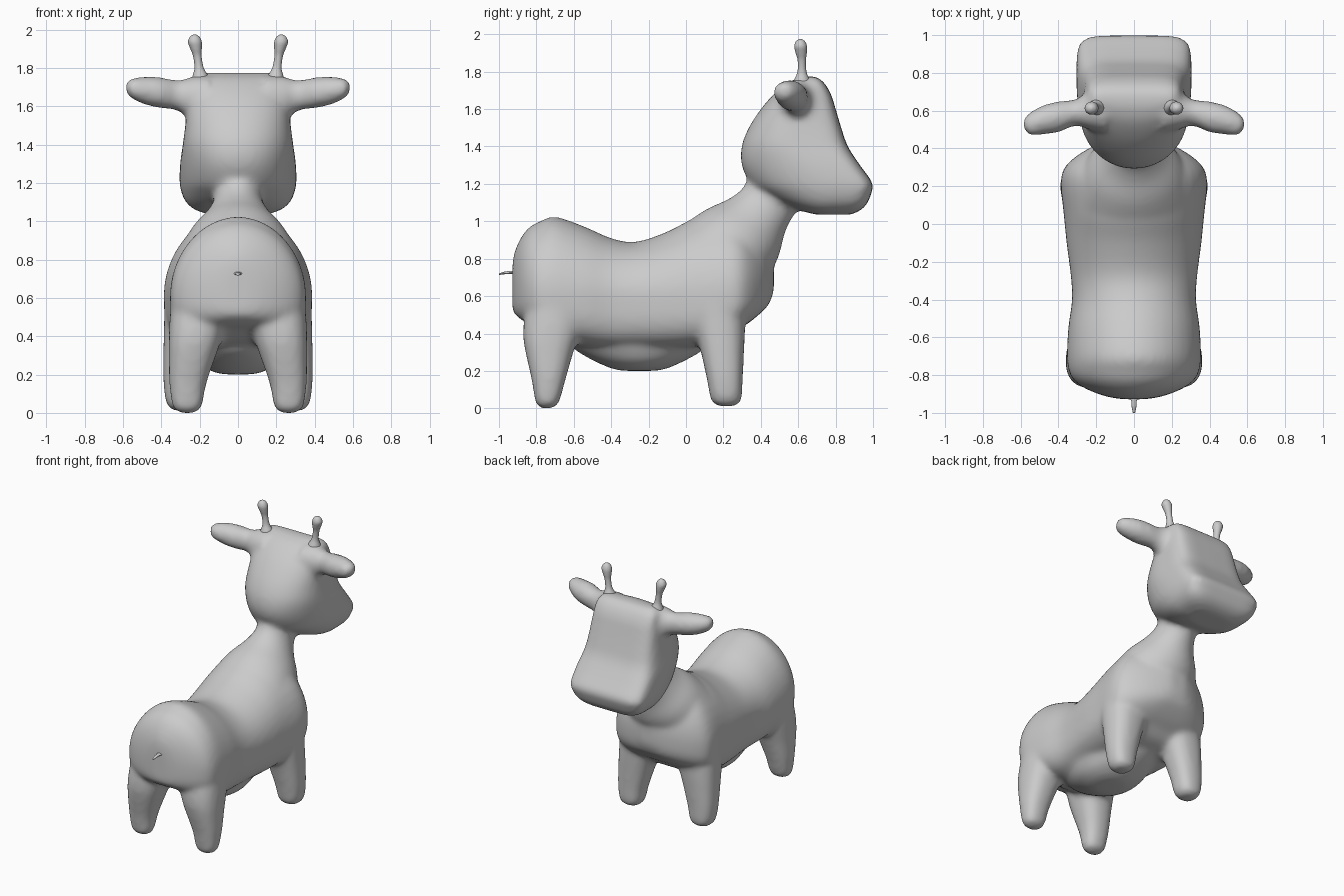
import bpy, bmesh, math

SEG = 40


def spow(v, e):
    return math.copysign(abs(v) ** e, v)


def refine(rows, n=4):
    """Catmull-Rom interpolation of section rows."""
    out = []
    for i in range(len(rows) - 1):
        p0, p1 = rows[max(i - 1, 0)], rows[i]
        p2, p3 = rows[i + 1], rows[min(i + 2, len(rows) - 1)]
        for k in range(n):
            t = k / n
            out.append([0.5 * (2 * b + (c - a) * t + (2 * a - 5 * b + 4 * c - d) * t * t
                               + (3 * b - a - 3 * c + d) * t ** 3)
                        for a, b, c, d in zip(p0, p1, p2, p3)])
    return out + [list(rows[-1])]


def loft(name, rows, section, mirror=1):
    """Skin rings made by section(row, cos, sin) and cap both ends."""
    bm = bmesh.new()
    rings = []
    for row in refine(rows):
        ring = []
        for i in range(SEG):
            a = 2 * math.pi * i / SEG
            x, y, z = section(row, math.cos(a), math.sin(a))
            ring.append(bm.verts.new((x * mirror, y, z)))
        rings.append(ring)
    for r0, r1 in zip(rings, rings[1:]):
        for i in range(SEG):
            j = (i + 1) % SEG
            bm.faces.new((r0[i], r0[j], r1[j], r1[i]))
    bm.faces.new(rings[0])
    bm.faces.new(rings[-1])
    bmesh.ops.recalc_face_normals(bm, faces=bm.faces)
    me = bpy.data.meshes.new(name)
    bm.to_mesh(me)
    bm.free()
    for p in me.polygons:
        p.use_smooth = True
    ob = bpy.data.objects.new(name, me)
    bpy.context.collection.objects.link(ob)
    return ob


# Section shapes
def torso_sec(r, c, s):          # y, z bottom, z widest, z top, half width
    y, zb, zm, zt, w = r
    e = 2 / 1.95 if s > 0 else 2 / 3.4
    return w * spow(c, e), y, zm + (zt - zm if s > 0 else zm - zb) * spow(s, e)


def neck_sec(r, c, s):           # y, z, half depth, half width, tilt
    y, z, d, w, a = r
    return w * c, y + d * s * math.cos(a), z - d * s * math.sin(a)


def head_sec(r, c, s):           # z, y back, y widest, y front, half width
    z, yb, ym, yf, w = r
    e = 2 / 5.5 if s > 0 else 2 / 2.1
    return w * spow(c, e), ym + (yf - ym if s > 0 else ym - yb) * spow(s, e), z


def upright_sec(r, c, s):        # z, x, y, x radius, y radius
    z, x, y, rx, ry = r
    return x + rx * c, y + ry * s, z


def leg_sec(r, c, s):            # as upright, slightly squared
    return upright_sec(r, spow(c, .82), spow(s, .82))


def ear_sec(r, c, s):            # x, y, z, y radius, z radius
    x, y, z, ry, rz = r
    return x, y + ry * c, z + rz * s


def tail_sec(r, c, s):           # y, z, x radius, z radius
    y, z, rx, rz = r
    return rx * c, y, z + rz * s


# Torso
parts = [loft("torso", [
    (-.928, .52, .64, .78, .06), (-.912, .5, .64, .85, .15), (-.875, .47, .64, .925, .25),
    (-.83, .45, .63, .975, .315), (-.78, .43, .62, 1.0, .345), (-.7, .38, .61, 1.025, .355),
    (-.55, .33, .6, .975, .348), (-.4, .31, .6, .91, .328), (-.27, .31, .6, .89, .335),
    (-.1, .31, .6, .945, .357), (.05, .32, .6, 1.02, .372), (.2, .36, .61, 1.05, .388),
    (.28, .42, .62, 1.03, .378), (.34, .46, .64, .98, .33), (.4, .51, .66, .92, .24),
    (.445, .56, .69, .86, .14), (.47, .63, .72, .82, .06)], torso_sec)]

# Neck
parts.append(loft("neck", [
    (.16, .79, .28, .33, .5), (.295, .93, .235, .25, .58), (.38, 1.03, .175, .165, .55),
    (.45, 1.12, .155, .125, .5), (.52, 1.25, .18, .15, .5)], neck_sec))

# Head: round at the back, boxy at the face
parts.append(loft("head", [
    (1.035, .7, .78, .88, .15), (1.06, .6, .76, .935, .225), (1.1, .5, .78, .972, .272),
    (1.15, .41, .79, .99, .295), (1.2, .345, .78, 1.0, .305), (1.3, .297, .7, .93, .302),
    (1.4, .297, .6, .865, .288), (1.5, .335, .58, .83, .275), (1.6, .4, .59, .8, .265),
    (1.68, .47, .61, .775, .255), (1.745, .55, .64, .735, .24), (1.775, .63, .655, .69, .2)],
    head_sec))

# Belly bulge
parts.append(loft("belly", [
    (.2, 0, -.25, .04, .07), (.21, 0, -.25, .12, .14), (.25, 0, -.25, .19, .235),
    (.3, 0, -.25, .225, .325), (.34, 0, -.25, .24, .37), (.42, 0, -.25, .24, .38)], upright_sec))

# Legs and ears, both sides
HIND = [(0, .265, -.745, .035, .03), (.03, .265, -.742, .075, .062), (.15, .262, -.735, .096, .09),
        (.3, .238, -.73, .123, .128), (.38, .224, -.722, .137, .148), (.48, .205, -.705, .152, .16),
        (.6, .18, -.69, .168, .15)]
FORE = [(.01, .29, .215, .035, .035), (.04, .29, .215, .08, .08), (.15, .287, .208, .102, .095),
        (.3, .266, .195, .124, .115), (.4, .248, .185, .14, .13), (.5, .226, .175, .16, .14),
        (.62, .2, .16, .182, .14)]
EAR = [(.15, .6, 1.64, .12, .12), (.24, .6, 1.64, .1, .115), (.31, .59, 1.655, .07, .08),
       (.4, .567, 1.67, .083, .081), (.48, .552, 1.68, .078, .074), (.55, .53, 1.692, .062, .056),
       (.587, .53, 1.70, .025, .028)]
HORN = [(1.7, .195, .62, .06, .06), (1.755, .196, .62, .042, .042), (1.8, .203, .62, .024, .024),
        (1.86, .212, .619, .022, .022), (1.9, .219, .616, .03, .03), (1.935, .225, .613, .036, .034),
        (1.962, .226, .612, .025, .024), (1.974, .226, .612, .006, .006)]
for side, m in (("left", -1), ("right", 1)):
    parts.append(loft("hind_leg", HIND, leg_sec, m))
    parts.append(loft("front_leg", FORE, leg_sec, m))
    parts.append(loft("ear", EAR, ear_sec, m))
    loft("horn_" + side, HORN, upright_sec, m)

# Tail
loft("tail", [(-.87, .725, .08, .02), (-.912, .727, .055, .01), (-.93, .727, .018, .008),
              (-.97, .724, .012, .007), (-1.0, .717, .006, .004)], tail_sec)

# Fuse the soft parts into one smooth skin
bpy.ops.object.select_all(action='DESELECT')
for ob in parts:
    ob.select_set(True)
bpy.context.view_layer.objects.active = parts[0]
bpy.ops.object.join()
body = bpy.context.view_layer.objects.active
body.name = "body"
remesh = body.modifiers.new("fuse", 'REMESH')
remesh.mode = 'VOXEL'
remesh.voxel_size = .017
remesh.use_smooth_shade = True
soft = body.modifiers.new("soften", 'SMOOTH')
soft.factor = .5
soft.iterations = 12
bpy.ops.object.convert(target='MESH')
